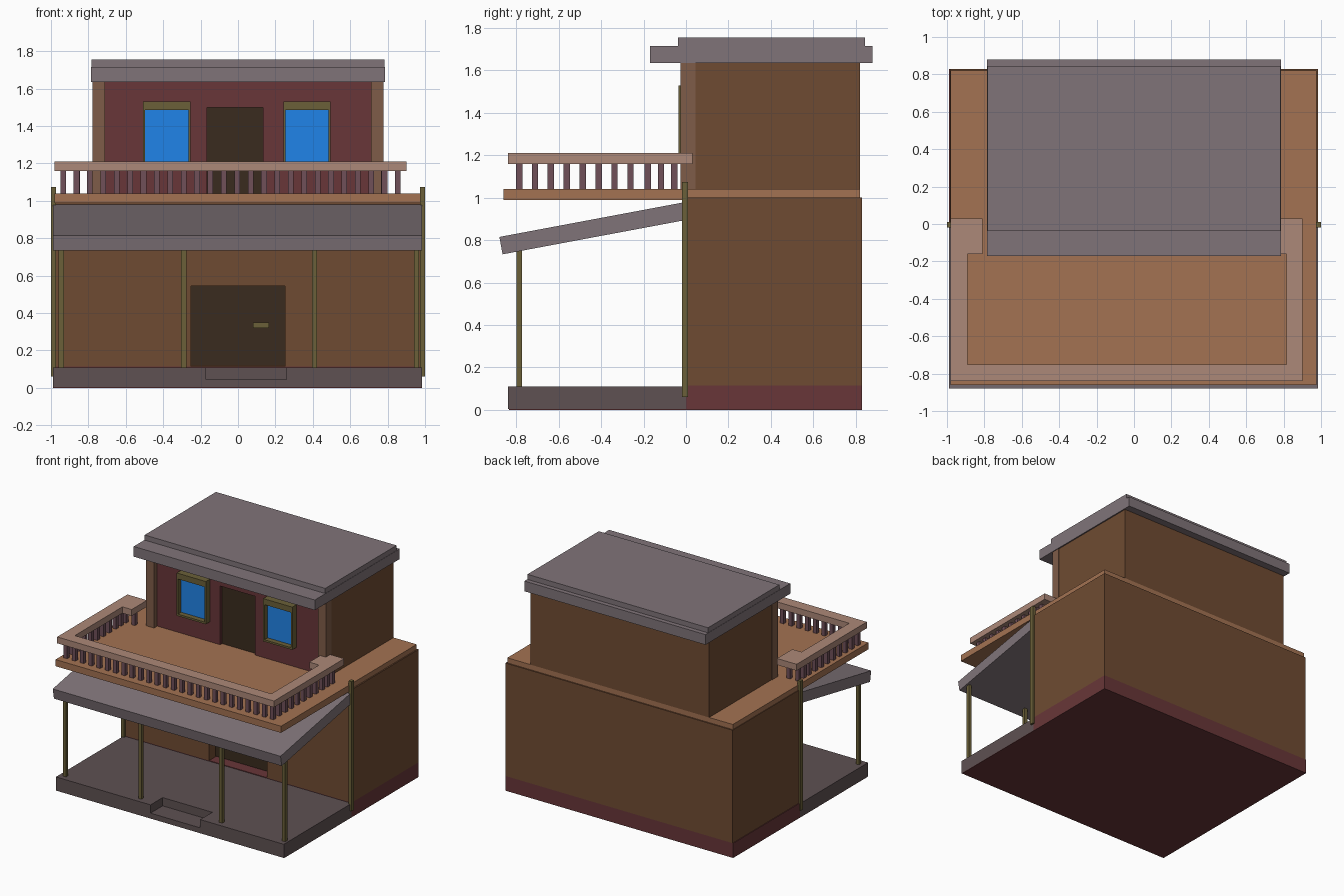
import bpy, bmesh
from mathutils import Vector

if "Cube" in bpy.data.objects:
    bpy.data.objects.remove(bpy.data.objects["Cube"])


def material(name, hexcol):
    m = bpy.data.materials.new(name)
    rgb = [int(hexcol[i:i + 2], 16) / 255 for i in (0, 2, 4)]
    lin = [c / 12.92 if c <= 0.04045 else ((c + 0.055) / 1.055) ** 2.4 for c in rgb]
    m.diffuse_color = (*lin, 1)
    m.use_nodes = True
    m.node_tree.nodes["Principled BSDF"].inputs["Base Color"].default_value = m.diffuse_color
    return m


BROWN = material("brown_wall", "6F4B32")
RED = material("dark_red", "683638")
SLATE = material("slate", "807479")
STONE = material("stone", "5E5152")
DECK = material("deck_wood", "A37252")
RAIL = material("rail_wood", "AC8878")
PLUM = material("plum", "705059")
COLUMN = material("column", "7F5C48")
OLIVE = material("olive", "6B6038")
DARK = material("door_dark", "3A2B1E")
BLUE = material("glass_blue", "2084E8")


def finish(name, bm, mat):
    bmesh.ops.recalc_face_normals(bm, faces=bm.faces)
    me = bpy.data.meshes.new(name)
    bm.to_mesh(me)
    bm.free()
    me.materials.append(mat)
    ob = bpy.data.objects.new(name, me)
    bpy.context.collection.objects.link(ob)
    return ob


def boxes(name, mat, *bounds):
    """Each bound is (x0, x1, y0, y1, z0, z1)."""
    bm = bmesh.new()
    for x0, x1, y0, y1, z0, z1 in bounds:
        vs = bmesh.ops.create_cube(bm, size=1)["verts"]
        for v in vs:
            v.co = ((x0 + x1) / 2 + v.co.x * (x1 - x0),
                    (y0 + y1) / 2 + v.co.y * (y1 - y0),
                    (z0 + z1) / 2 + v.co.z * (z1 - z0))
    return finish(name, bm, mat)


def prism(name, mat, profile, axis, a, b):
    """Extrude a 2D profile along an axis from a to b."""
    bm = bmesh.new()
    i = "xyz".index(axis)
    verts = []
    for p in profile:
        c = list(p)
        c.insert(i, a)
        verts.append(bm.verts.new(c))
    face = bm.faces.new(verts)
    ext = bmesh.ops.extrude_face_region(bm, geom=[face])["geom"]
    d = Vector((0, 0, 0))
    d[i] = b - a
    bmesh.ops.translate(bm, vec=d, verts=[g for g in ext if isinstance(g, bmesh.types.BMVert)])
    return finish(name, bm, mat)


def wall_with_opening(name, mat, x0, x1, z0, z1, o0, o1, otop, ya, yb):
    prism(name, mat, [(x0, z0), (o0, z0), (o0, otop), (o1, otop), (o1, z0),
                      (x1, z0), (x1, z1), (x0, z1)], "y", ya, yb)


# Foundation and porch floor with a sunken step
prism("foundation", RED, [(-0.835, 0), (0.83, 0), (0.83, 0.115), (0, 0.115),
                          (0, 0.004), (-0.835, 0.004)], "x", -0.99, 0.985)
boxes("porch_floor", STONE, (-0.99, 0.985, -0.69, 0, 0.004, 0.11))
prism("porch_floor_front", STONE, [(-0.99, 0.004), (0.985, 0.004), (0.985, 0.11), (0.26, 0.11),
                                   (0.26, 0.045), (-0.17, 0.045), (-0.17, 0.11), (-0.99, 0.11)],
      "y", -0.84, -0.69)

# Lower storey with a recessed door
wall_with_opening("lower_front_wall", BROWN, -0.985, 0.985, 0.115, 1.0, -0.25, 0.25, 0.545, 0, 0.09)
boxes("lower_body", BROWN, (-0.985, 0.985, 0.09, 0.83, 0.115, 1.0))
boxes("lower_door", DARK, (-0.25, 0.25, 0.08, 0.095, 0.12, 0.545))
boxes("door_handle", OLIVE, (0.08, 0.165, 0.055, 0.08, 0.32, 0.35))

# Porch roof and its posts
prism("porch_roof", SLATE, [(-0.88, 0.815), (-0.865, 0.733), (0, 0.895), (0, 0.98)],
      "x", -0.99, 0.985)
for x in (-0.945, -0.29, 0.41, 0.955):
    boxes("porch_post", OLIVE, (x - 0.0135, x + 0.0135, -0.8, -0.773, 0.11, 0.76))
for x in (-0.987, 0.987):
    boxes("corner_post", OLIVE, (x - 0.013, x + 0.013, -0.02, 0.01, 0.06, 1.075))

# Balcony deck
boxes("balcony_deck", DECK, (-0.98, 0.975, -0.86, 0.82, 0.988, 1.04))

# Handrail following the balcony edge, with short returns at the house
prism("handrail", RAIL, [(-0.81, 0.03), (-0.98, 0.03), (-0.98, -0.84), (0.90, -0.84),
                         (0.90, 0.03), (0.73, 0.03), (0.73, -0.16), (0.815, -0.16),
                         (0.815, -0.75), (-0.89, -0.75), (-0.89, -0.16), (-0.81, -0.16)],
      "z", 1.16, 1.21)

# Balusters along the front, sides and returns
spots = [(-0.935 + 1.79 * i / 25, -0.787) for i in range(26)]
side_y = [-0.787 + 0.075 * i for i in range(1, 8)] + [-0.18, -0.118, -0.055]
spots += [(x, y) for x in (-0.935, 0.855) for y in side_y]
spots += [(-0.86, -0.055), (0.78, -0.055)]
w = 0.015
boxes("balusters", PLUM, *[(x - w, x + w, y - w, y + w, 1.04, 1.16) for x, y in spots])

# Upper storey
boxes("upper_body", BROWN, (-0.775, 0.775, 0.045, 0.82, 1.04, 1.635))
wall_with_opening("upper_front_wall", RED, -0.715, 0.715, 1.04, 1.635, -0.165, 0.135, 1.5, 0.015, 0.045)
boxes("upper_door", DARK, (-0.165, 0.135, 0.038, 0.046, 1.04, 1.5))
for s in (-1, 1):
    boxes("upper_column", COLUMN, (s * 0.745 - 0.034, s * 0.745 + 0.034, -0.025, 0.045, 1.04, 1.635))

# Windows with deep thin frames
for x0, x1 in ((-0.507, -0.255), (0.243, 0.495)):
    t, ya, yb = 0.01, -0.035, 0.02
    boxes("window_frame", OLIVE,
          (x0, x0 + t, ya, yb, 1.205, 1.485), (x1 - t, x1, ya, yb, 1.205, 1.485),
          (x0, x1, ya, yb, 1.485, 1.53), (x0, x1, ya, yb, 1.195, 1.21))
    boxes("window_glass", BLUE, (x0 + t, x1 - t, 0.005, 0.02, 1.21, 1.485))

# Flat roof in two layers
boxes("roof_slab", SLATE, (-0.785, 0.785, -0.17, 0.88, 1.635, 1.715))
boxes("roof_cap", SLATE, (-0.783, 0.783, -0.038, 0.845, 1.715, 1.755))
